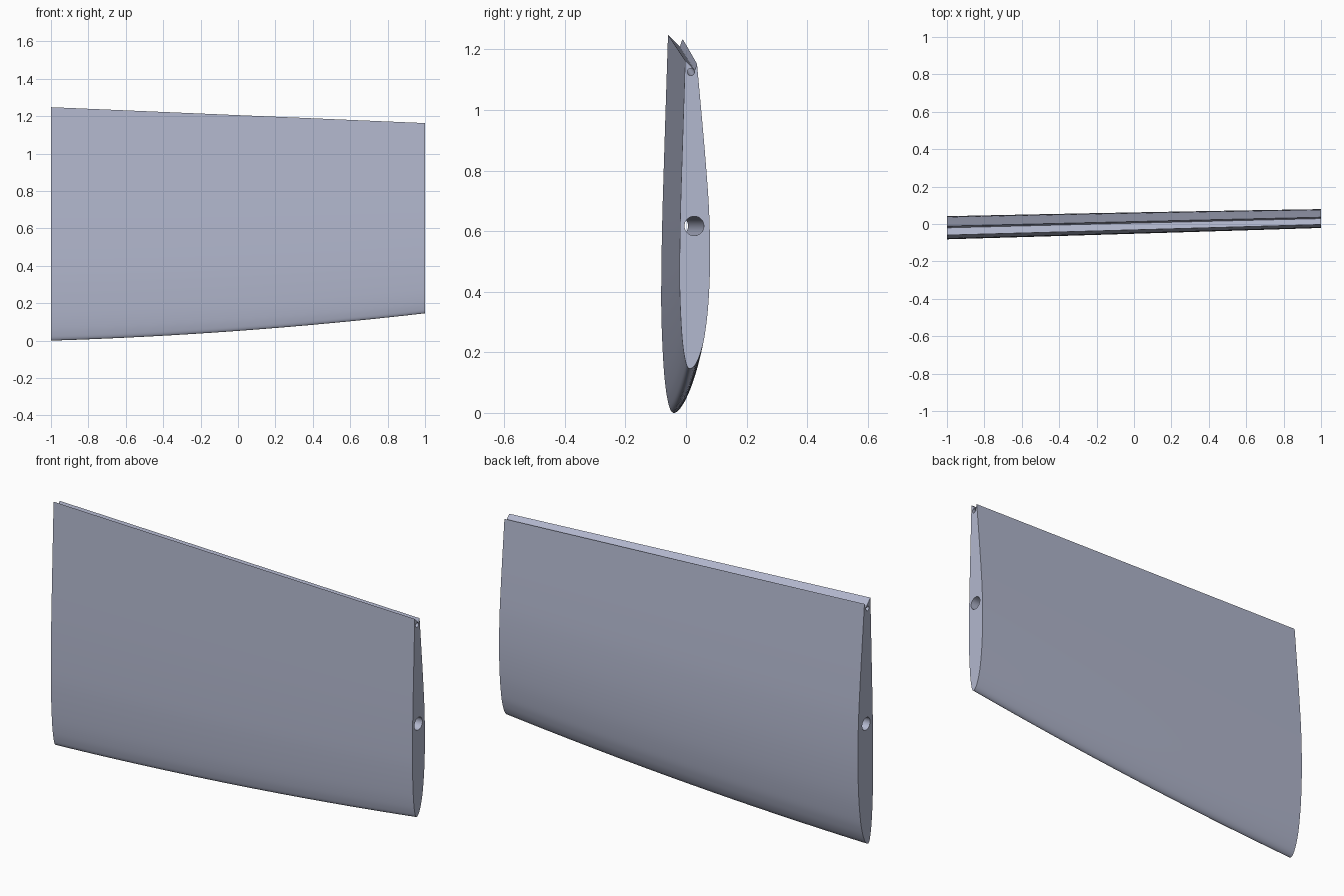
import bpy, bmesh, math
from mathutils import Vector

if "Cube" in bpy.data.objects:
    bpy.data.objects.remove(bpy.data.objects["Cube"])

# One painted colour
paint = bpy.data.materials.new("pale blue grey")
paint.diffuse_color = (0.45, 0.48, 0.62, 1.0)
paint.use_nodes = True
paint.node_tree.nodes["Principled BSDF"].inputs["Base Color"].default_value = paint.diffuse_color

# Section outline in chord units: (offset across, distance from leading edge)
BACK = [(0.0, 0.0), (0.0125, 0.007), (0.024, 0.025), (0.037, 0.06), (0.049, 0.115),
        (0.0605, 0.22), (0.0655, 0.36), (0.062, 0.515), (0.052, 0.66),
        (0.041, 0.79), (0.023, 0.989)]
FRONT = [(0.0, 0.0), (-0.0085, 0.007), (-0.0145, 0.025), (-0.021, 0.06), (-0.027, 0.12),
         (-0.032, 0.22), (-0.0335, 0.32), (-0.031, 0.5), (-0.0245, 0.72), (-0.0155, 1.0)]
NOTCH = (0.0155, 0.9685)          # bottom of the hinge groove
PIN = (0.003, 0.963)              # hinge pin hole


def smooth_curve(before, pts, steps=5):
    """Catmull-Rom curve through pts; 'before' sets the starting direction."""
    p = [Vector(q) for q in [before] + pts]
    p.append(2 * p[-1] - p[-2])
    out = []
    for a, b, c, d in zip(p, p[1:], p[2:], p[3:]):
        for i in range(steps):
            t = i / steps
            out.append(0.5 * (2 * b + (c - a) * t + (2 * a - 5 * b + 4 * c - d) * t * t
                              + (3 * b - a - 3 * c + d) * t ** 3))
    return out + [p[-2]]


def place(x, q):
    """Move a section point to its station along the span."""
    lead = 0.052 + 0.073 * x + 0.021 * x * x
    trail = 1.2055 - 0.0425 * x
    chord = trail - lead
    return Vector((x, -0.0135 + 0.0265 * x + q[0] * chord, lead + q[1] * chord))


def rod(name, a, b, radius):
    """Cylinder cutter reaching past both ends of the line a-b."""
    d = b - a
    bpy.ops.mesh.primitive_cylinder_add(vertices=32, radius=radius, depth=d.length * 1.1,
                                        location=(a + b) / 2)
    ob = bpy.context.object
    ob.name = name
    ob.rotation_mode = 'QUATERNION'
    ob.rotation_quaternion = d.to_track_quat('Z', 'Y')
    ob.hide_render = True
    return ob


# Wing panel lofted along the span, groove included in its outline
back = smooth_curve(FRONT[1], BACK)
front = smooth_curve(BACK[1], FRONT)
outline = back + [Vector(NOTCH)] + front[:0:-1]
n, stations = len(outline), 17
bm = bmesh.new()
rings = [[bm.verts.new(place(-1 + 2 * i / (stations - 1), q)) for q in outline]
         for i in range(stations)]
for r, s in zip(rings, rings[1:]):
    for j in range(n):
        k = (j + 1) % n
        bm.faces.new((r[j], r[k], s[k], s[j]))
bm.faces.new(rings[0])
bm.faces.new(rings[-1])
bmesh.ops.recalc_face_normals(bm, faces=bm.faces)
mesh = bpy.data.meshes.new("wing_panel")
bm.to_mesh(mesh)
bm.free()
wing = bpy.data.objects.new("wing_panel", mesh)
bpy.context.collection.objects.link(wing)
mesh.materials.append(paint)

# Spar hole and hinge pin hole running the whole span
cutters = [rod("spar_hole_cutter", Vector((-1, -0.025, 0.617)), Vector((1, 0.027, 0.617)), 0.032),
           rod("pin_hole_cutter", place(-1, PIN), place(1, PIN), 0.0118)]
bpy.ops.object.select_all(action='DESELECT')
wing.select_set(True)
bpy.context.view_layer.objects.active = wing
for c in cutters:
    c.data.materials.append(paint)
    mod = wing.modifiers.new(c.name, 'BOOLEAN')
    mod.operation = 'DIFFERENCE'
    mod.solver = 'EXACT'
    mod.object = c
    bpy.ops.object.modifier_apply(modifier=mod.name)
for c in cutters:
    bpy.data.objects.remove(c)

bpy.ops.object.shade_smooth_by_angle(angle=math.radians(30))
